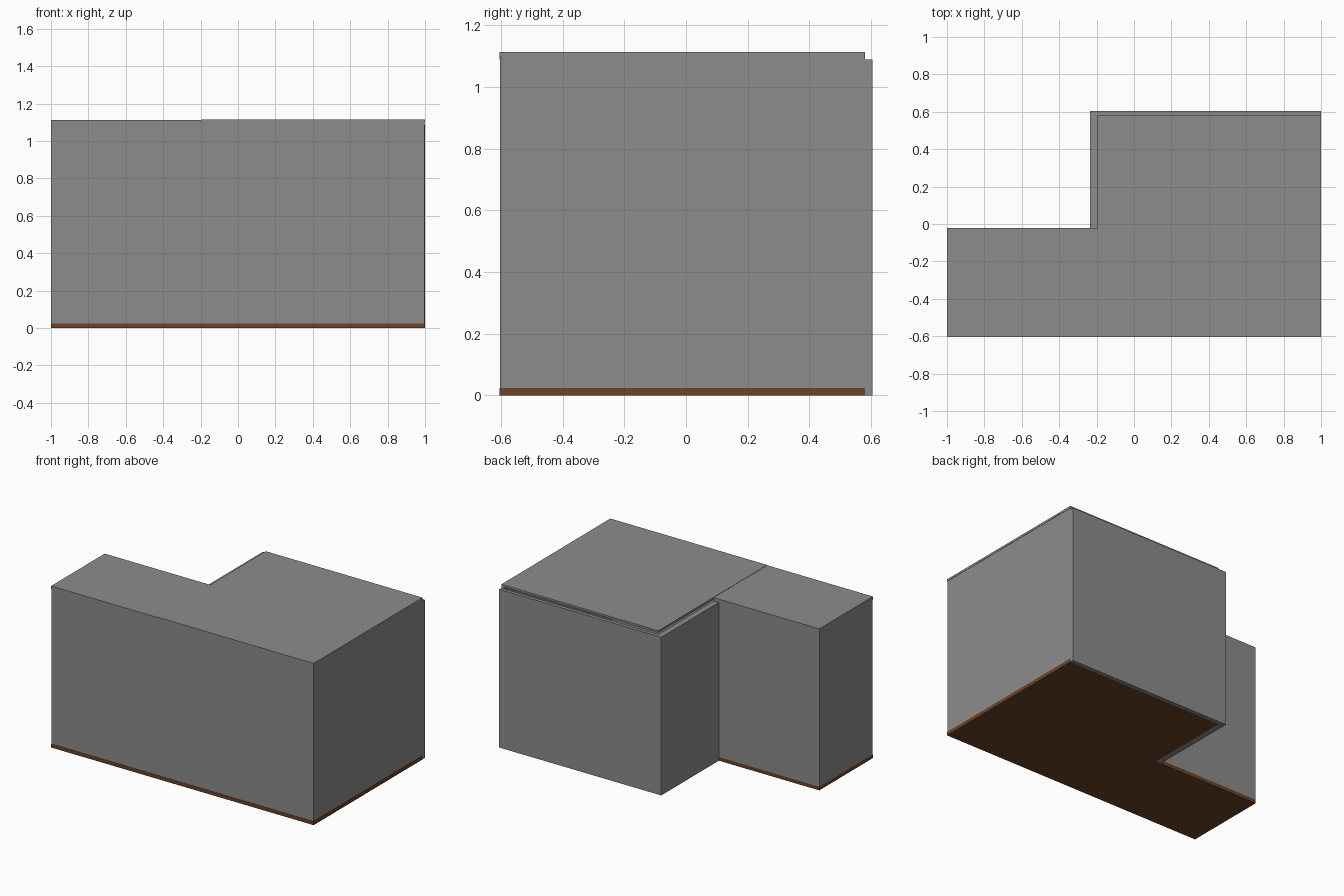
import bpy, bmesh

if "Cube" in bpy.data.objects:
    bpy.data.objects.remove(bpy.data.objects["Cube"])

X0, X1 = -1.0, 1.0            # overall width
Y0, Y1 = -0.605, 0.605        # overall depth
NX, NY = -0.195, -0.022       # inner corner of the L
YB = 0.58                     # back edge of floor and ceiling
T = 0.025                     # panel thickness
E = 0.002                     # small reveal under the ceiling edge
FLOOR, WALL, MID, TOP = 0.025, 1.089, 1.10, 1.114


def material(name, color):
    mat = bpy.data.materials.new(name)
    mat.diffuse_color = (*color, 1)
    mat.use_nodes = True
    mat.node_tree.nodes["Principled BSDF"].inputs["Base Color"].default_value = mat.diffuse_color
    return mat


wood = material("brown_wood", (0.15, 0.055, 0.02))
plaster = material("grey_plaster", (0.262, 0.262, 0.262))


def slab(name, outline, z0, z1, mat=plaster):
    """Extrude a flat outline between two heights."""
    bm = bmesh.new()
    face = bm.faces.new([bm.verts.new((x, y, z0)) for x, y in outline])
    ext = bmesh.ops.extrude_face_region(bm, geom=[face])
    verts = [v for v in ext["geom"] if isinstance(v, bmesh.types.BMVert)]
    bmesh.ops.translate(bm, verts=verts, vec=(0, 0, z1 - z0))
    bmesh.ops.recalc_face_normals(bm, faces=bm.faces[:])
    mesh = bpy.data.meshes.new(name)
    bm.to_mesh(mesh)
    bm.free()
    mesh.materials.append(mat)
    bpy.context.collection.objects.link(bpy.data.objects.new(name, mesh))


def box(name, x0, x1, y0, y1, z0, z1):
    slab(name, [(x0, y0), (x1, y0), (x1, y1), (x0, y1)], z0, z1)


# L-shaped wooden floor
slab("floor", [(X0, Y0), (X1, Y0), (X1, YB), (NX, YB), (NX, NY), (X0, NY)], 0, FLOOR, wood)

# Walls standing on the floor
box("front_wall_wing", X0, NX, Y0 + E, Y0 + T, FLOOR, WALL)
box("front_wall_main", NX, X1 - E, Y0 + E, Y0 + T, FLOOR, MID)
box("right_wall", X1 - T, X1 - E, Y0 + T, YB, FLOOR, MID)
box("left_wall", X0, X0 + T, Y0 + T, NY - T, FLOOR, WALL)
box("wing_back_wall", X0, NX, NY - T, NY, FLOOR, WALL)

# Walls outside the floor edge, reaching the ground
box("back_wall", NX, X1, YB, Y1, 0, WALL)
box("notch_wall", -0.235, NX, NY, Y1, 0, WALL)

# Ceiling panels
box("wing_ceiling", X0, NX, Y0, NY, WALL, TOP - E)
box("main_ceiling", NX, X1, Y0, YB, MID, TOP)
